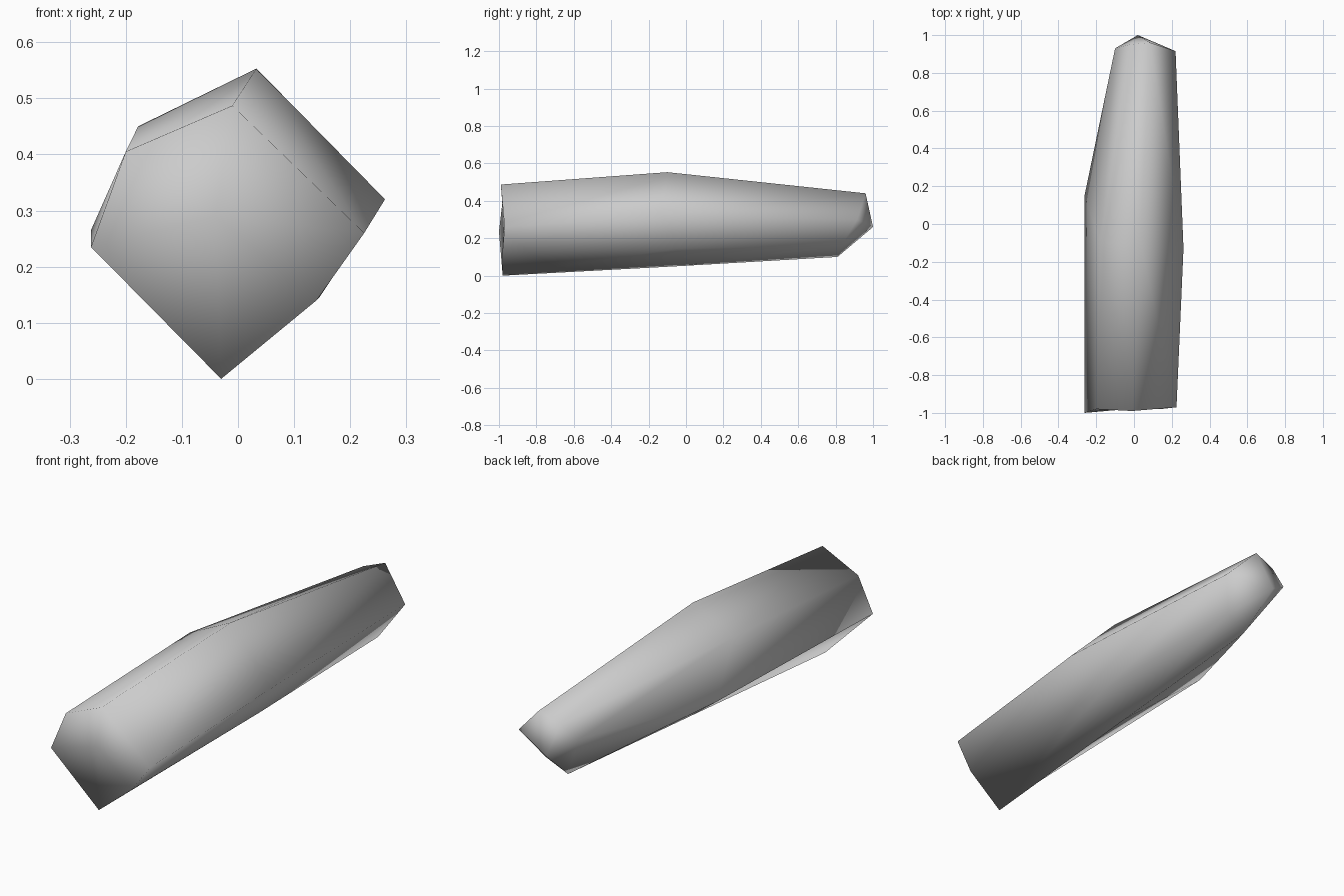
import bpy, bmesh

cube = bpy.data.objects.get("Cube")
if cube:
    bpy.data.objects.remove(cube, do_unlink=True)

# One plain grey for the whole piece
grey = bpy.data.materials.new("stone grey")
grey.use_nodes = True
colour = (0.6, 0.6, 0.6, 1)
grey.diffuse_color = colour
grey.node_tree.nodes["Principled BSDF"].inputs["Base Color"].default_value = colour

# Six-sided sections: bottom, lower right, right, top, upper left, left
front = [(-.03, -.98, 0), (.14, -.98, .14), (.225, -.97, .26),
         (-.01, -.99, .487), (-.2, -.98, .405), (-.262, -1, .235)]
middle = [(.01, -.05, .05), (.145, -.05, .145), (.262, -.13, .32),
          (.033, -.1, .553), (-.178, -.1, .45), (-.262, .15, .265)]
back = [(.04, .81, .1), (.14, .83, .16), (.22, .915, .3),
        (.085, .96, .44), (-.02, .95, .4), (-.1, .93, .345)]
front_centre = (-.04, -.975, .29)
back_tip = (.02, 1, .26)

# Loft the sections into a tapered shaft
bm = bmesh.new()
rings = [[bm.verts.new(p) for p in ring] for ring in (front, middle, back)]
for a, b in zip(rings, rings[1:]):
    for i in range(6):
        j = (i + 1) % 6
        bm.faces.new((a[i], a[j], b[j], b[i]))

# Close each end with a fan around its centre
for ring, centre in ((rings[0], front_centre), (rings[-1], back_tip)):
    hub = bm.verts.new(centre)
    for i in range(6):
        bm.faces.new((ring[i], ring[(i + 1) % 6], hub))

bmesh.ops.recalc_face_normals(bm, faces=bm.faces)
for face in bm.faces:
    face.smooth = True

mesh = bpy.data.meshes.new("tapered_shaft")
bm.to_mesh(mesh)
bm.free()
mesh.materials.append(grey)
shaft = bpy.data.objects.new("tapered_shaft", mesh)
bpy.context.collection.objects.link(shaft)
